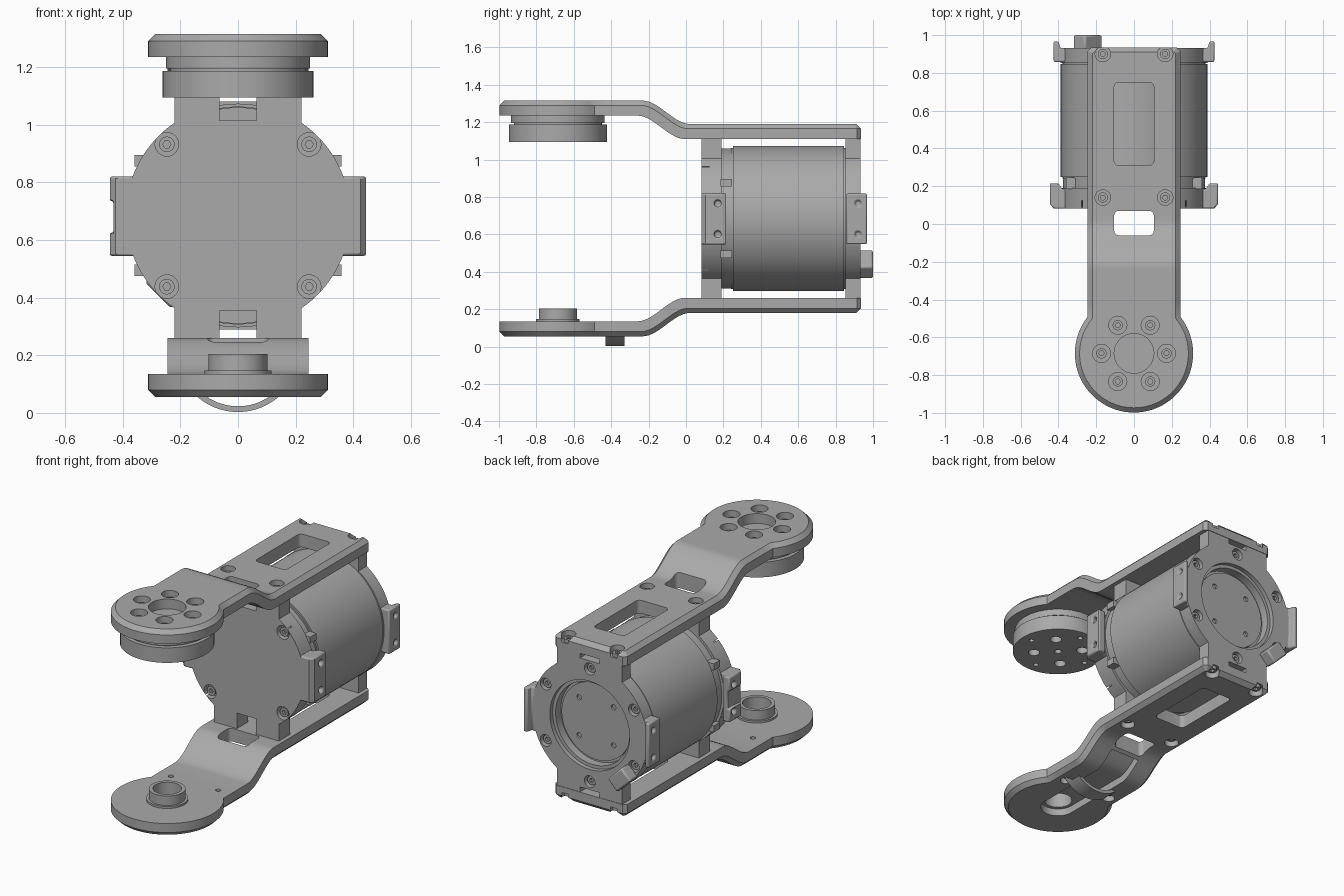
import bpy, bmesh, math
from mathutils import Vector, Matrix

if "Cube" in bpy.data.objects:
    bpy.data.objects.remove(bpy.data.objects["Cube"], do_unlink=True)

grey = bpy.data.materials.new("plain_grey")
grey.use_nodes = True
grey.diffuse_color = (0.4, 0.4, 0.4, 1)
grey.node_tree.nodes["Principled BSDF"].inputs["Base Color"].default_value = grey.diffuse_color

ZC = 0.685      # motor axis height
DISK_Y = -0.685  # joint axis position


def arc(r, a0, a1, n=32, cx=0, cy=0):
    return [(cx + r * math.cos(math.radians(a0 + (a1 - a0) * i / n)),
             cy + r * math.sin(math.radians(a0 + (a1 - a0) * i / n))) for i in range(n + 1)]


def circle(r, cx=0, cy=0, n=48):
    return arc(r, 0, 360, n, cx, cy)[:-1]


def rect(x0, x1, y0, y1, r=0.0):
    if not r:
        return [(x0, y0), (x1, y0), (x1, y1), (x0, y1)]
    return (arc(r, 180, 270, 6, x0 + r, y0 + r) + arc(r, 270, 360, 6, x1 - r, y0 + r)
            + arc(r, 0, 90, 6, x1 - r, y1 - r) + arc(r, 90, 180, 6, x0 + r, y1 - r))


def prism(name, pts, lo, hi, axis="z"):
    """Extrude an outline along an axis."""
    place = {"z": lambda a, b, t: (a, b, t), "y": lambda a, b, t: (a, t, b),
             "x": lambda a, b, t: (t, a, b)}[axis]
    bm = bmesh.new()
    low = [bm.verts.new(place(a, b, lo)) for a, b in pts]
    top = [bm.verts.new(place(a, b, hi)) for a, b in pts]
    bm.faces.new(low)
    bm.faces.new(top)
    for i in range(len(pts)):
        j = (i + 1) % len(pts)
        bm.faces.new((low[i], low[j], top[j], top[i]))
    bmesh.ops.recalc_face_normals(bm, faces=bm.faces)
    mesh = bpy.data.meshes.new(name)
    bm.to_mesh(mesh)
    bm.free()
    mesh.materials.append(grey)
    ob = bpy.data.objects.new(name, mesh)
    bpy.context.collection.objects.link(ob)
    return ob


def cut(ob, *args):
    """Subtract an extruded outline."""
    tool = prism("cutter", *args)
    tool.hide_render = True
    mod = ob.modifiers.new("cut", "BOOLEAN")
    mod.operation, mod.solver, mod.object = "DIFFERENCE", "EXACT", tool
    bpy.context.view_layer.objects.active = ob
    bpy.ops.object.modifier_apply(modifier=mod.name)
    bpy.data.objects.remove(tool, do_unlink=True)


def soften(ob, width):
    mod = ob.modifiers.new("bevel", "BEVEL")
    mod.width, mod.segments, mod.limit_method = width, 2, "ANGLE"
    mod.angle_limit = math.radians(50)


def rise(y):
    t = min(1, max(0, (0.02 - y) / 0.25))
    return 0.125 * t * t * (3 - 2 * t)


def bend(ob, lower):
    """Give a flat arm its S-shaped step and set it above or below the motor."""
    bm = bmesh.new()
    bm.from_mesh(ob.data)
    bmesh.ops.triangulate(bm, faces=bm.faces)
    for i in range(17):
        bmesh.ops.bisect_plane(bm, geom=bm.verts[:] + bm.edges[:] + bm.faces[:],
                               plane_co=(0, -0.26 + i * 0.02, 0), plane_no=(0, 1, 0))
    for v in bm.verts:
        v.co.z += 0.505 + rise(v.co.y - 0.35 * v.co.z)
        v.co.z = ZC - v.co.z if lower else ZC + v.co.z
    if lower:
        bmesh.ops.reverse_faces(bm, faces=bm.faces)
    bm.to_mesh(ob.data)
    bm.free()


SCREWS = [(sx * 0.165, y) for sx in (-1, 1) for y in (0.14, 0.9)]
RING = [(0.172 * math.cos(k * math.pi / 3), DISK_Y + 0.172 * math.sin(k * math.pi / 3)) for k in range(6)]


def arm(name, lower):
    # flat outline: bar with a round end, outer edge chamfered
    a = math.degrees(math.acos(0.245 / 0.313))
    outline = arc(0.313, 180 - a, 360 + a, 56, 0, DISK_Y) + [
        (0.245, -0.42), (0.245, 0.915), (0.225, 0.935), (-0.225, 0.935), (-0.245, 0.915), (-0.245, -0.42)]
    ob = prism(name, outline, -0.08, 0)
    bm = bmesh.new()
    bm.from_mesh(ob.data)
    rim = [e for e in bm.edges if all(v.co.z > -0.01 for v in e.verts)]
    bmesh.ops.bevel(bm, geom=rim, offset=0.025, segments=1, affect="EDGES", profile=0.5)
    bm.to_mesh(ob.data)
    bm.free()
    cut(ob, rect(-0.105, 0.105, 0.31, 0.75, 0.025), -0.2, 0.1)
    cut(ob, rect(-0.105, 0.105, -0.06, 0.07, 0.025), -0.2, 0.1)
    for x, y in SCREWS:
        cut(ob, circle(0.041, x, y, 24), -0.045, 0.1)
    if lower:
        # cable groove, cable hole and strap holes
        cut(ob, arc(0.1, 180, 360, 24, 0, DISK_Y) + [(0.1, -0.08), (-0.1, -0.08)], -0.045, 0.1)
        cut(ob, circle(0.08, 0, DISK_Y), -0.2, 0.1)
        for x in (-0.16, 0.16):
            cut(ob, circle(0.015, x, -0.42, 16), -0.2, 0.1)
            cut(ob, circle(0.035, x, -0.42, 20), -0.035, 0.1)
    else:
        cut(ob, circle(0.105, 0, DISK_Y), -0.06, 0.1)
        for x, y in RING:
            cut(ob, circle(0.048, x, y, 24), -0.05, 0.1)
    bend(ob, lower)


arm("upper_arm", False)
arm("lower_arm", True)


def bolt(name, x, y, lo, hi, axis="z", at_low=False):
    ob = prism(name, circle(0.027, x, y, 20), lo, hi, axis)
    hexagon = circle(0.014, x, y, 6)
    mid = (lo + hi) / 2
    cut(ob, hexagon, *((lo - 0.05, mid) if at_low else (mid, hi + 0.05)), axis)


for x, y in SCREWS:
    bolt("upper_arm_bolt", x, y, 1.13, 1.165)
    bolt("lower_arm_bolt", x, y, 0.205, 0.24, "z", True)
for x, y in RING:
    bolt("joint_bolt", x, y, 1.24, 1.285)

# upper joint horn
prism("horn_collar", circle(0.25, 0, DISK_Y, 64), 1.195, 1.24)
prism("horn_neck", circle(0.235, 0, DISK_Y, 64), 1.18, 1.2)
horn = prism("horn_disk", circle(0.262, 0, DISK_Y, 64), 1.095, 1.187)
for k in range(8):
    a = k * math.pi / 4
    r, hole = (0.14, 0.033) if k % 2 else (0.2, 0.015)
    cut(horn, circle(hole, r * math.cos(a), DISK_Y + r * math.sin(a), 20), 1.0, 1.14)
cut(horn, circle(0.02, 0, DISK_Y, 20), 1.0, 1.14)

# lower joint boss
for name, r, top in (("boss_flange", 0.116, 0.147), ("boss_tube", 0.102, 0.205)):
    boss = prism(name, circle(r, 0, DISK_Y), 0.125, top)
    cut(boss, circle(0.08, 0, DISK_Y), 0, 0.3)

# cable strap under the lower arm
prism("cable_strap", arc(0.215, 218, 322, 24, 0, 0.218) + arc(0.195, 322, 218, 24, 0, 0.218),
      -0.43, -0.33, "y")

# motor body
prism("motor_can", circle(0.388, 0, ZC, 96), 0.25, 0.846, "y")
prism("motor_front_ring", circle(0.375, 0, ZC, 96), 0.18, 0.245, "y")
prism("motor_seam", circle(0.378, 0, ZC, 96), 0.24, 0.855, "y")
motor_back = prism("motor_back", circle(0.235, 0, ZC, 64), 0.84, 0.868, "y")
for k in range(4):
    a = math.radians(45 + 90 * k)
    cut(motor_back, circle(0.016, 0.165 * math.cos(a), ZC + 0.165 * math.sin(a), 16), 0.855, 1, "y")

# end plates: round with a bar reaching both arms
edge = math.degrees(math.acos(0.22 / 0.39))
plate = [(x, z + ZC) for x, z in
         arc(0.39, -edge, edge, 40) + [(0.22, 0.427), (-0.22, 0.427)]
         + arc(0.39, 180 - edge, 180 + edge, 40) + [(-0.22, -0.427), (0.22, -0.427)]]
front = prism("front_plate", plate, 0.082, 0.19, "y")
back = prism("back_plate", plate, 0.852, 0.932, "y")
for s in (-1, 1):
    z0, z1 = sorted((ZC + s * 0.33, ZC + s * 0.5))
    cut(front, rect(-0.065, 0.065, z0, z1), 0, 0.3, "y")
    z0, z1 = sorted((ZC + s * 0.395, ZC + s * 0.5))
    cut(back, rect(-0.065, 0.065, z0, z1), 0.8, 1, "y")
    for t in (-1, 1):
        x, z = s * 0.247, ZC + t * 0.247
        cut(front, circle(0.041, x, z, 24), 0, 0.125, "y")
        bolt("front_bolt", x, z, 0.092, 0.13, "y", True)
cut(back, circle(0.25, 0, ZC, 64), 0.8, 1, "y")
cut(back, circle(0.27, 0, ZC, 64), 0.905, 1, "y")
for k in range(6):
    a = math.radians(30 + 60 * k)
    x, z = 0.345 * math.cos(a), ZC + 0.345 * math.sin(a)
    cut(back, circle(0.036, x, z, 24), 0.89, 1, "y")
    bolt("back_bolt", x, z, 0.88, 0.915, "y")

# side tabs and clips
for s in (-1, 1):
    tab = prism("front_tab", [(s * x, y) for x, y in
                ((0.33, 0.082), (0.425, 0.082), (0.445, 0.105), (0.445, 0.215),
                 (0.4, 0.215), (0.38, 0.185), (0.33, 0.185))], 0.545, 0.82)
    ear = prism("back_tab", [(s * x, y) for x, y in
                ((0.35, 0.857), (0.425, 0.857), (0.425, 0.967), (0.4, 0.967),
                 (0.39, 0.931), (0.35, 0.931))], 0.548, 0.818)
    for z in (0.6, 0.765):
        x0, x1 = sorted((s * 0.41, s * 0.5))
        cut(tab, circle(0.018, 0.17, z, 16), x0, x1, "x")
        cut(ear, circle(0.016, 0.92, z, 16), x0, x1, "x")
    if s < 0:
        cut(tab, rect(0, 0.3, 0.625, 0.735), -0.5, -0.432, "x")
    soften(tab, 0.008)
    soften(ear, 0.008)
    for t in (-1, 1):
        z0, z1 = sorted((ZC + t * 0.17, ZC + t * 0.21))
        x0, x1 = sorted((s * 0.3, s * 0.36))
        prism("side_clip", rect(x0, x1, z0, z1), 0.185, 0.245, "y")

# cable socket on the back
socket = prism("cable_socket", rect(-0.065, 0.065, -0.045, 0.045), 0.92, 1.0, "y")
socket.data.transform(Matrix.Translation(Vector((-0.245, 0, 0.44))) @ Matrix.Rotation(math.radians(45), 4, "Y"))
soften(socket, 0.01)

# shading
bpy.ops.object.select_all(action="DESELECT")
for ob in bpy.context.scene.objects:
    if ob.type == "MESH":
        ob.select_set(True)
        bpy.context.view_layer.objects.active = ob
bpy.ops.object.shade_smooth_by_angle(angle=math.radians(30))
